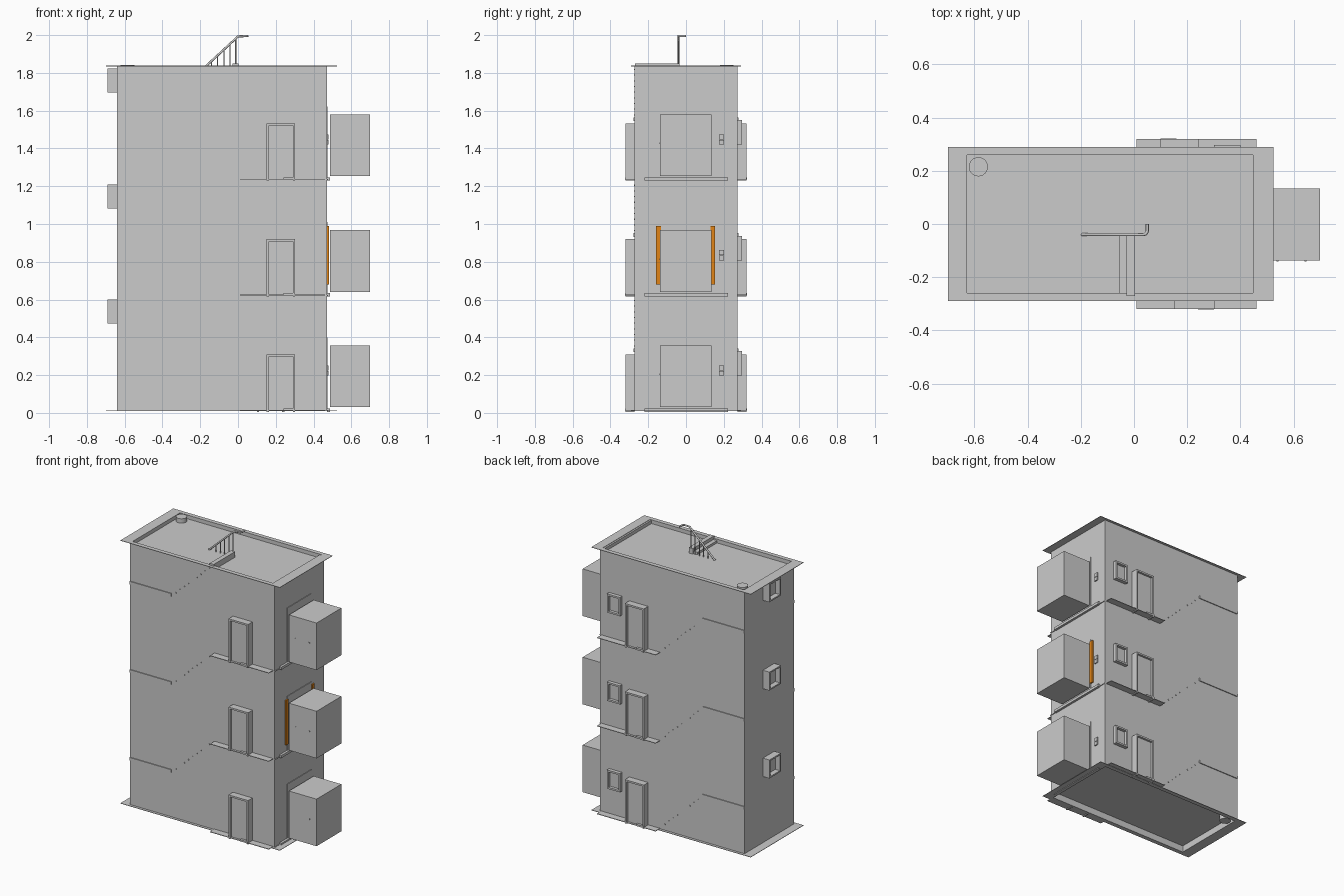
import bpy, bmesh, math
from mathutils import Matrix, Vector

if "Cube" in bpy.data.objects:
    bpy.data.objects.remove(bpy.data.objects["Cube"])


def material(name, col):
    m = bpy.data.materials.new(name)
    m.diffuse_color = (*col, 1)
    m.use_nodes = True
    m.node_tree.nodes["Principled BSDF"].inputs["Base Color"].default_value = m.diffuse_color
    return m


GREY = material("light_grey", (0.6, 0.6, 0.6))
ORANGE = material("orange", (0.75, 0.23, 0.008))


def boxes(name, items, mat=GREY):
    """One object made from boxes given as (x0, x1, y0, y1, z0, z1)."""
    bm = bmesh.new()
    for x0, x1, y0, y1, z0, z1 in items:
        mtx = Matrix.Translation(((x0 + x1) / 2, (y0 + y1) / 2, (z0 + z1) / 2)) @ \
            Matrix.Diagonal((abs(x1 - x0), abs(y1 - y0), abs(z1 - z0), 1))
        bmesh.ops.create_cube(bm, size=1, matrix=mtx)
    me = bpy.data.meshes.new(name)
    bm.to_mesh(me)
    bm.free()
    me.materials.append(mat)
    ob = bpy.data.objects.new(name, me)
    bpy.context.collection.objects.link(ob)
    return ob


def ring(o, i, z0, z1):
    """Four boxes filling the band between outer and inner rectangles."""
    return [(o[0], i[0], o[2], o[3], z0, z1), (i[1], o[1], o[2], o[3], z0, z1),
            (i[0], i[1], o[2], i[2], z0, z1), (i[0], i[1], i[3], o[3], z0, z1)]


def tube(name, pts, r):
    cu = bpy.data.curves.new(name, 'CURVE')
    cu.dimensions = '3D'
    cu.bevel_depth = r
    cu.bevel_resolution = 2
    cu.use_fill_caps = True
    sp = cu.splines.new('POLY')
    sp.points.add(len(pts) - 1)
    for p, c in zip(sp.points, pts):
        p.co = (*c, 1)
    cu.materials.append(GREY)
    ob = bpy.data.objects.new(name, cu)
    bpy.context.collection.objects.link(ob)


X0, X1, Y = -0.64, 0.471, 0.272
WALL = (X0, X1, -Y, Y)
INNER = (X0 + 0.012, X1 - 0.012, -Y + 0.012, Y - 0.012)
FLANGE = (-0.70, 0.524, -0.29, 0.29)

# Main block with recessed roof and recessed underside
boxes("building_core", [(*WALL, 0.055, 1.812)])
boxes("parapet", ring(WALL, INNER, 1.812, 1.838))
boxes("base_skirt", ring(WALL, INNER, 0.01, 0.055))
boxes("roof_flange", ring(FLANGE, WALL, 1.835, 1.838))
boxes("base_flange", ring(FLANGE, WALL, 0.010, 0.013))
boxes("roof_strip", [(0.447, 0.462, -0.26, 0.26, 1.812, 1.835)])

# Drain pipe stubs on roof and underside
for name, z in (("roof_pipe", 1.822), ("base_pipe", 0.035)):
    bpy.ops.mesh.primitive_cylinder_add(vertices=24, radius=0.036, depth=0.04,
                                        location=(-0.585, 0.215, z))
    ob = bpy.context.object
    ob.name = name
    ob.data.materials.append(GREY)
    bpy.ops.object.shade_smooth_by_angle()

for n, f in enumerate((0.012, 0.622, 1.235)):
    tag = f"_{n + 1}"
    # Side walkways and the sill below the lift door
    boxes("walkway" + tag, [(0.01, 0.46, -0.32, -Y, f, f + 0.004),
                            (0.01, 0.46, Y, 0.32, f, f + 0.004)])
    boxes("lift_sill" + tag, [(X1, 0.487, -0.22, 0.222, f - 0.006, f + 0.012)])
    boxes("floor_edge" + tag, [(X1, 0.476, -Y, Y, f - 0.002, f + 0.002)])
    boxes("door_step" + tag, [(0.24, 0.30, -0.322, -Y, f, f + 0.012),
                              (0.10, 0.16, Y, 0.322, f, f + 0.012)])
    # Front and back door frames with recessed leaf
    for side, (a, b), s in (("front", (0.152, 0.302), -1), ("back", (0.10, 0.245), 1)):
        top = f + 0.298
        boxes(f"{side}_door_frame{tag}", [
            (a, a + 0.012, s * Y, s * 0.32, f - 0.006, top),
            (b - 0.012, b, s * Y, s * 0.32, f - 0.006, top),
            (a + 0.012, b - 0.012, s * Y, s * 0.32, top - 0.012, top)])
        boxes(f"{side}_door{tag}", [(a + 0.012, b - 0.012, s * Y, s * 0.305,
                                     f + 0.004, top - 0.012)])
    # Back window
    w = f + 0.185
    boxes("back_window" + tag, ring((0.30, 0.40, w, w + 0.13),
                                    (0.312, 0.388, w + 0.012, w + 0.118), 0, 1) and [
        (0.30, 0.312, Y, 0.297, w, w + 0.13), (0.388, 0.40, Y, 0.297, w, w + 0.13),
        (0.312, 0.388, Y, 0.297, w, w + 0.012),
        (0.312, 0.388, Y, 0.297, w + 0.118, w + 0.13),
        (0.312, 0.388, Y, 0.277, w + 0.012, w + 0.118)])
    # Open box window on the left wall
    v = f + 0.46
    boxes("left_window" + tag, [
        (-0.69, X0, -0.055, -0.045, v, v + 0.128), (-0.69, X0, 0.06, 0.07, v, v + 0.128),
        (-0.69, X0, -0.045, 0.06, v, v + 0.01), (-0.69, X0, -0.045, 0.06, v + 0.118, v + 0.128),
        (-0.655, X0, -0.045, 0.06, v + 0.01, v + 0.118)])
    # Lift doorway, call panel and cabin
    boxes("lift_doorway" + tag, [(X1, 0.475, -0.133, 0.13, f + 0.012, f + 0.388)])
    boxes("call_panel" + tag, [(X1, 0.479, 0.175, 0.20, f + 0.185, f + 0.21),
                               (X1, 0.479, 0.175, 0.20, f + 0.213, f + 0.24)])
    c = f + 0.018
    boxes("lift_cabin" + tag, [(0.488, 0.70, -0.138, 0.134, c, c + 0.327)])
    boxes("cabin_bolts" + tag, [(x, x + 0.008, -0.141, -0.138, c + 0.17, c + 0.178)
                                for x in (0.535, 0.64)])
    if n == 1:
        boxes("lift_door_leaves", [(X1, 0.481, -0.158, -0.132, 0.68, 0.99),
                                   (X1, 0.481, 0.13, 0.154, 0.68, 0.99)], ORANGE)
    # Stair landing edges and tread ends showing through both long walls
    h = f + 0.31
    boxes("landing_edge" + tag, [(X0, -0.32, -Y - 0.006, -Y, h, h + 0.02),
                                 (X0, -0.32, Y, Y + 0.006, h, h + 0.02)])
    treads = []
    for i in range(1, 10):
        x, dz = -0.32 + 0.032 * i, 0.03 * i
        treads.append((x, x + 0.006, -Y - 0.003, -Y, h + dz, h + dz + 0.006))
        treads.append((x, x + 0.006, Y, Y + 0.003, h - dz, h - dz + 0.006))
    boxes("tread_ends" + tag, treads)

# Top steps and handrail of the stair reaching the roof
boxes("roof_steps", [(-0.028, 0.003, -0.27, -0.035, 1.812, 1.851),
                     (-0.056, -0.028, -0.27, -0.045, 1.812, 1.828)])
rail = [(-0.195, -0.04, 1.812), (-0.0, -0.04, 1.993), (0.035, -0.04, 1.995)]
rail += [(0.035 + 0.015 * math.sin(t), -0.025 - 0.015 * math.cos(t), 1.995)
         for t in (math.pi / 6, math.pi / 3, math.pi / 2)] + [(0.05, 0.0, 1.995)]
tube("handrail", rail, 0.006)
for i, x in enumerate((-0.14, -0.108, -0.075, -0.042, -0.012)):
    tube(f"handrail_post_{i + 1}", [(x, -0.04, 1.812), (x, -0.04, 1.993 + x * 0.93)], 0.003)
